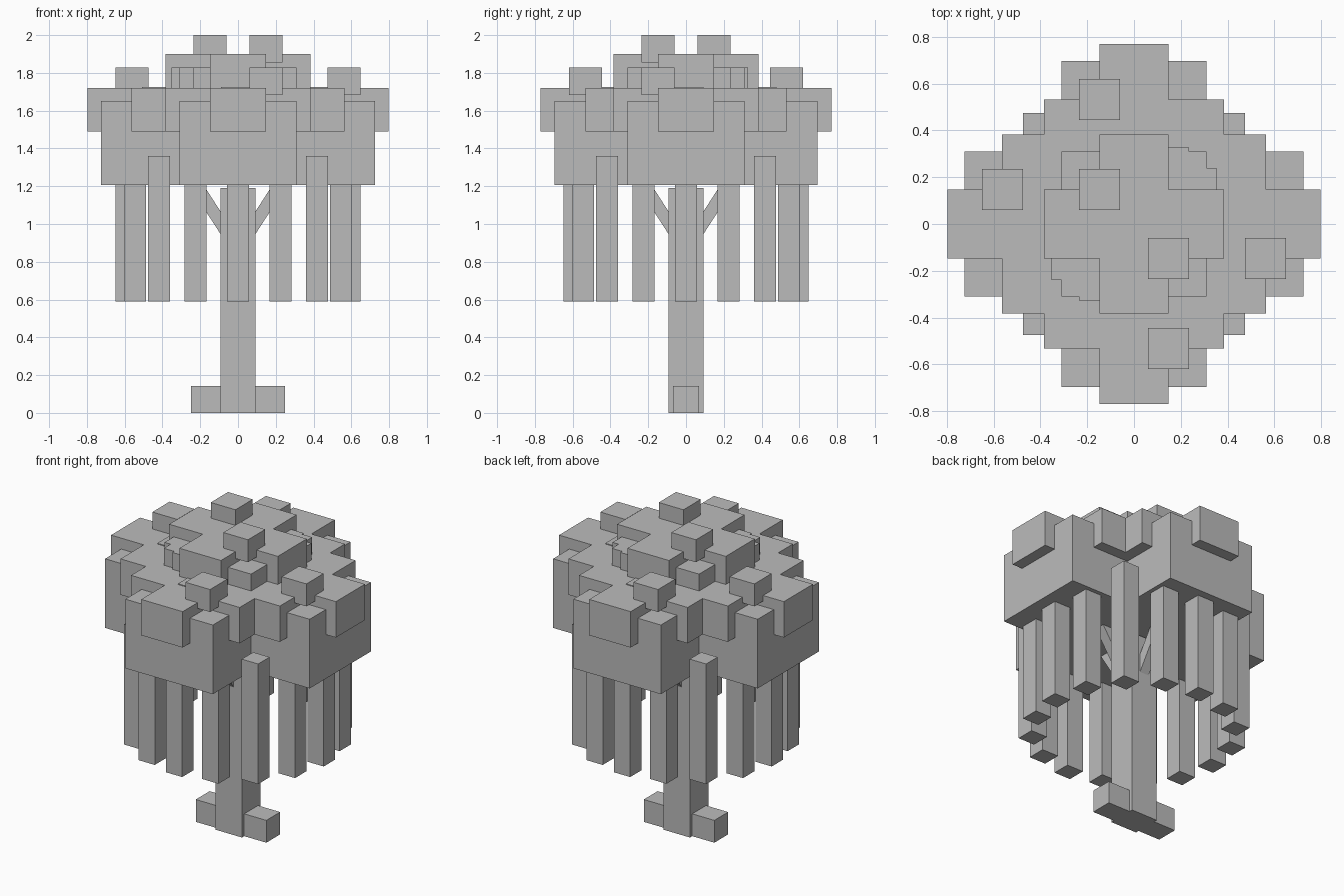
import bpy
from math import sin, cos, pi, atan2
from mathutils import Vector, Matrix

cube = bpy.data.objects.get("Cube")
if cube:
    bpy.data.objects.remove(cube, do_unlink=True)

grey = bpy.data.materials.new("plain grey")
grey.use_nodes = True
COLOUR = (0.5, 0.5, 0.5, 1)
grey.diffuse_color = COLOUR
grey.node_tree.nodes["Principled BSDF"].inputs["Base Color"].default_value = COLOUR


def block(name, centre, size, rotation=None):
    """Box with its scale baked into the mesh."""
    bpy.ops.mesh.primitive_cube_add(size=1, location=centre)
    ob = bpy.context.object
    ob.name = name
    ob.data.transform(Matrix.Diagonal((*size, 1)))
    if rotation:
        ob.rotation_euler = rotation
    ob.data.materials.append(grey)
    return ob


def slab(name, half_x, half_y, bottom, top):
    """Box centred on the trunk axis."""
    return block(name, (0, 0, (bottom + top) / 2),
                 (2 * half_x, 2 * half_y, top - bottom))


# Trunk and roots
slab("trunk", 0.093, 0.093, 0, 1.19)
slab("roots", 0.25, 0.07, 0, 0.143)

# Four slanted branches from the trunk into the crown
for i in range(4):
    a = i * pi / 2
    low, high = Vector((0.03, 0, 0.91)), Vector((0.24, 0, 1.235))
    d = high - low
    mid = Matrix.Rotation(a, 3, "Z") @ ((low + high) / 2)
    block("branch", mid, (0.065, 0.065, d.length), (0, atan2(d.x, d.z), a))

# Main crown: lower cross, then the stepped rim
slab("crown_lower_wide", 0.725, 0.31, 1.207, 1.65)
slab("crown_lower_deep", 0.31, 0.697, 1.207, 1.65)
for hx, hy in ((0.797, 0.147), (0.565, 0.383), (0.385, 0.533), (0.147, 0.77)):
    slab("crown_rim", hx, hy, 1.49, 1.72)

# Upper crown
slab("crown_seam_wide", 0.507, 0.093, 1.6, 1.725)
slab("crown_seam_deep", 0.09, 0.48, 1.6, 1.725)
slab("crown_top_wide", 0.385, 0.147, 1.68, 1.90)
slab("crown_top_deep", 0.147, 0.383, 1.68, 1.90)

# Leaf tufts, repeated by a half turn about the trunk
TUFT = 0.175
for s in (1, -1):
    for x, y, top in ((0.562, -0.148, 1.828), (0.148, -0.532, 1.828),
                      (0.222, -0.222, 1.828), (0.222, 0.222, 1.828),
                      (0.265, 0.152, 1.828), (0.148, 0.24, 1.828),
                      (0.148, -0.148, 2.0)):
        block("leaf_tuft", (s * x, s * y, top - 0.072), (TUFT, TUFT, 0.144))

# Ring of hanging strands
for i in range(16):
    a = i * pi / 8
    block("hanging_strand", (0.59 * cos(a), 0.59 * sin(a), 0.975),
          (0.116, 0.116, 0.77))
